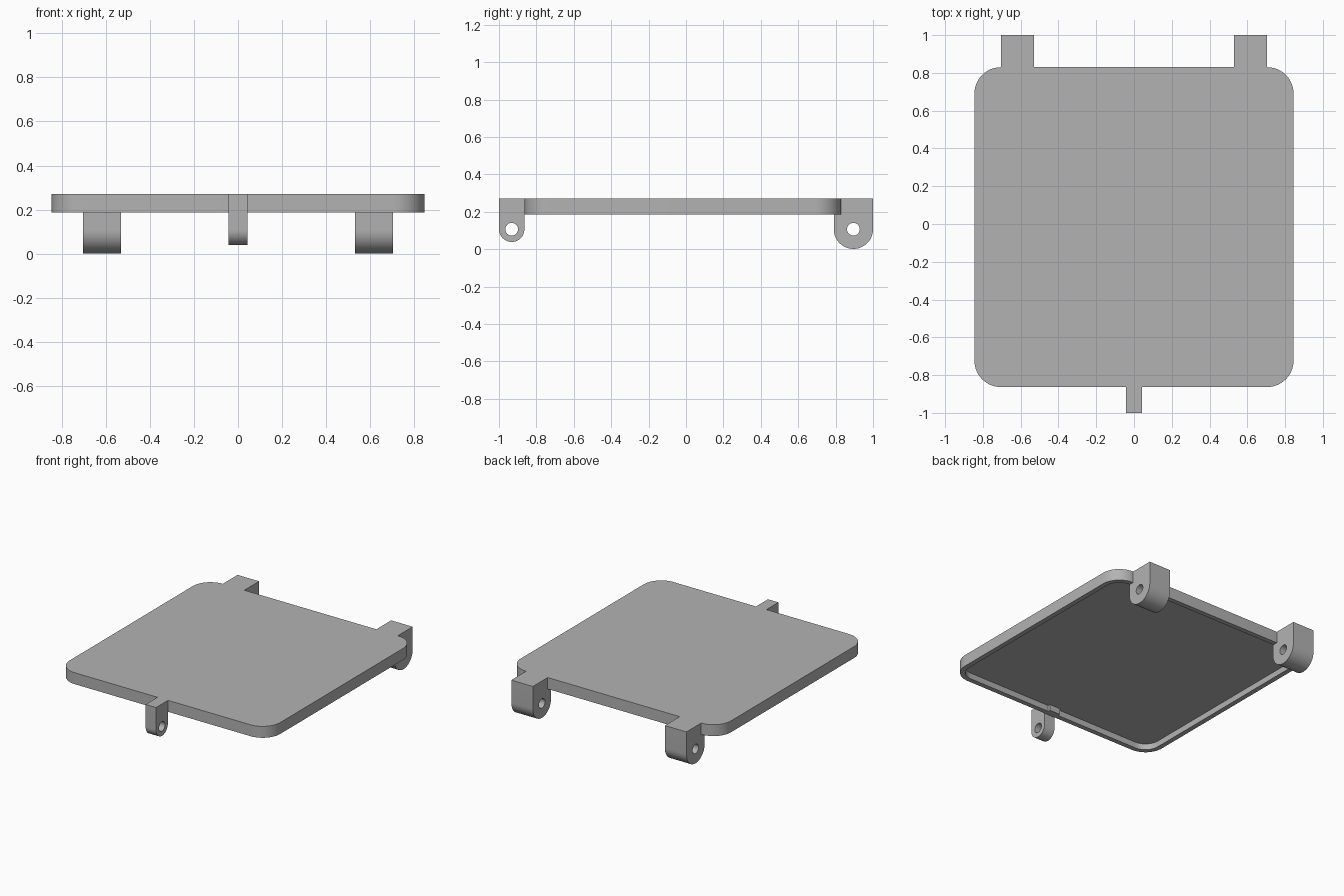
import bpy, bmesh, math

if "Cube" in bpy.data.objects:
    bpy.data.objects.remove(bpy.data.objects["Cube"])

TOP, PLATE_BOTTOM, PIVOT_Z = 0.27, 0.187, 0.107

grey = bpy.data.materials.new("plain grey")
grey.use_nodes = True
colour = (0.45, 0.45, 0.45, 1)
grey.diffuse_color = colour
grey.node_tree.nodes["Principled BSDF"].inputs["Base Color"].default_value = colour


def finish(bm, name):
    bmesh.ops.recalc_face_normals(bm, faces=bm.faces)
    mesh = bpy.data.meshes.new(name)
    bm.to_mesh(mesh)
    bm.free()
    obj = bpy.data.objects.new(name, mesh)
    bpy.context.collection.objects.link(obj)
    mesh.materials.append(grey)
    bpy.ops.object.select_all(action="DESELECT")
    obj.select_set(True)
    bpy.context.view_layer.objects.active = obj
    bpy.ops.object.shade_smooth_by_angle(angle=math.radians(30))
    return obj


def arc(cx, cy, r, start, end, steps):
    angles = [math.radians(start + (end - start) * i / steps) for i in range(steps + 1)]
    return [(cx + r * math.cos(a), cy + r * math.sin(a)) for a in angles]


def rounded_rect(inset):
    """Plate outline, moved inward by the inset."""
    r, points = 0.14 - inset, []
    corners = [(0.705, 0.69), (-0.705, 0.69), (-0.705, -0.723), (0.705, -0.723)]
    for i, (cx, cy) in enumerate(corners):
        points += arc(cx, cy, r, i * 90, i * 90 + 90, 12)
    return points


def make_plate():
    """Rounded tray, hollow underneath with a thin rim."""
    bm = bmesh.new()
    levels = [(0, TOP), (0, PLATE_BOTTOM), (0.035, PLATE_BOTTOM), (0.035, 0.23)]
    rings = [[bm.verts.new((x, y, z)) for x, y in rounded_rect(inset)]
             for inset, z in levels]
    for a, b in zip(rings, rings[1:]):
        for i in range(len(a)):
            j = (i + 1) % len(a)
            bm.faces.new((a[i], a[j], b[j], b[i]))
    bm.faces.new(rings[0])
    bm.faces.new(rings[-1])
    finish(bm, "plate")


def make_lug(name, x, width, y, radius):
    """Round-ended lug with a sideways pin hole."""
    bm = bmesh.new()
    outline = [(y + radius, TOP), (y - radius, TOP)]
    outline += arc(y, PIVOT_Z, radius, 180, 360, 24)
    hole = arc(y, PIVOT_Z, 0.034, 0, 360, 32)[:-1]
    edges = []
    for loop in (outline, hole):
        verts = [bm.verts.new((x - width / 2, py, pz)) for py, pz in loop]
        edges += [bm.edges.new((verts[i - 1], verts[i])) for i in range(len(verts))]
    bmesh.ops.triangle_fill(bm, edges=edges, use_beauty=True)
    extruded = bmesh.ops.extrude_face_region(bm, geom=bm.faces[:], use_keep_orig=True)
    moved = [g for g in extruded["geom"] if isinstance(g, bmesh.types.BMVert)]
    bmesh.ops.translate(bm, verts=moved, vec=(width, 0, 0))
    finish(bm, name)


make_plate()
make_lug("left_hinge_lug", 0.617, 0.173, 0.895, 0.105)
make_lug("right_hinge_lug", -0.617, 0.173, 0.895, 0.105)
make_lug("front_latch_lug", 0, 0.084, -0.932, 0.068)


def make_bridge():
    """Short block tying the front lug through the rim."""
    bm = bmesh.new()
    bmesh.ops.create_cube(bm, size=1)
    for v in bm.verts:
        v.co = (v.co.x * 0.084, -0.845 + v.co.y * 0.07, (TOP + PLATE_BOTTOM) / 2
                + v.co.z * (TOP - PLATE_BOTTOM))
    finish(bm, "front_latch_root")


make_bridge()
